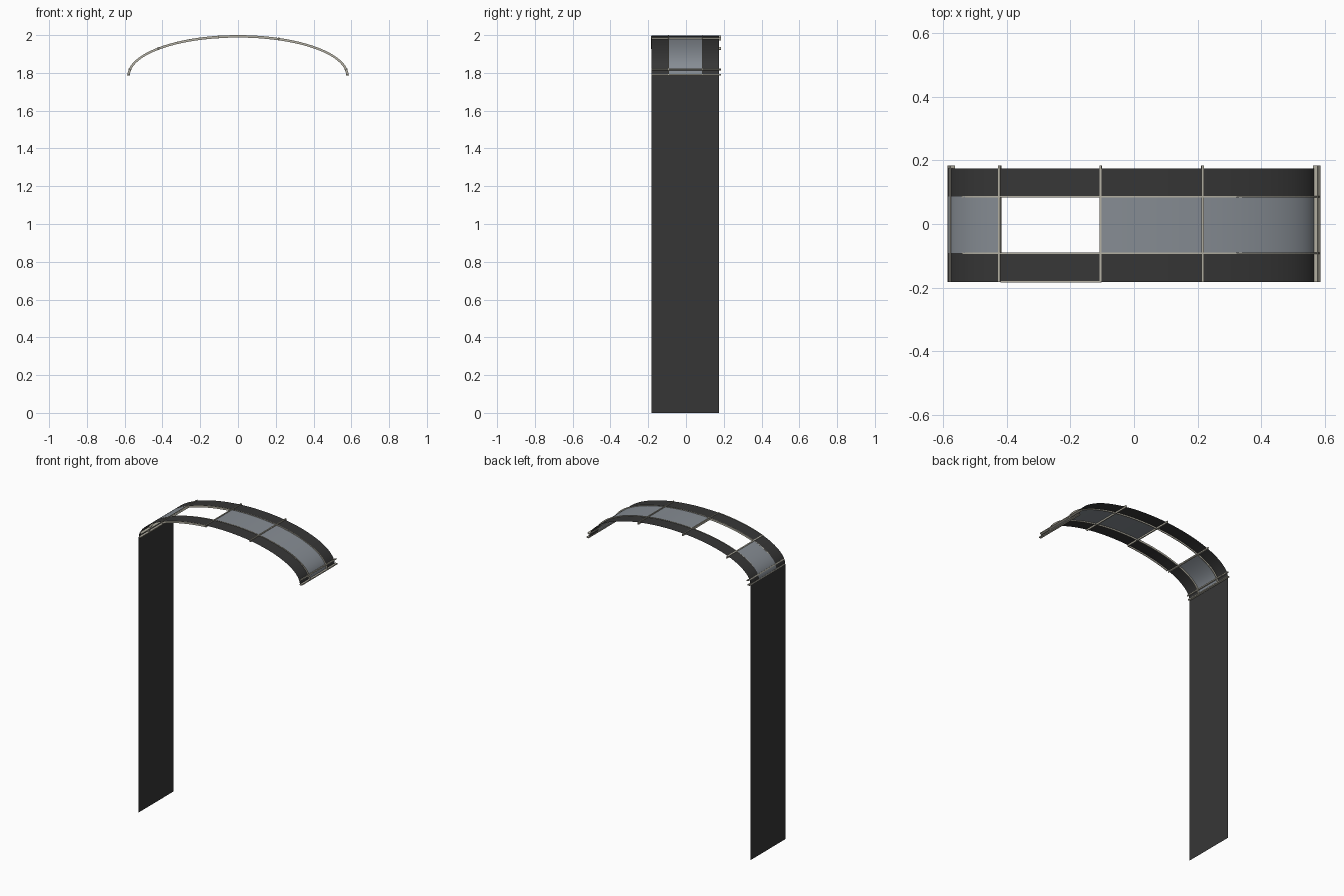
import bpy, math

if "Cube" in bpy.data.objects:
    bpy.data.objects.remove(bpy.data.objects["Cube"])

def mat(name, rgb):
    m = bpy.data.materials.new(name)
    m.diffuse_color = (*rgb, 1)
    m.use_nodes = True
    m.node_tree.nodes["Principled BSDF"].inputs["Base Color"].default_value = m.diffuse_color
    return m

DARK = mat("dark_panel", (0.037, 0.037, 0.037))
GLASS = mat("grey_blue_panel", (0.24, 0.265, 0.295))
BEIGE = mat("beige_frame", (0.45, 0.43, 0.36))
Z0 = 1.787                       # spring line of the arch

def add(name, verts, faces, m, smooth=False):
    me = bpy.data.meshes.new(name)
    me.from_pydata(verts, [], faces)
    me.materials.append(m)
    me.update()
    ob = bpy.data.objects.new(name, me)
    bpy.context.collection.objects.link(ob)
    if smooth:
        for p in me.polygons:
            p.use_smooth = True
    return ob

def sheet_pt(t):                 # arched sheet, angle t from pi (left) to 0 (right)
    return -0.006 + 0.58 * math.cos(t), Z0 + 0.21 * math.sin(t)

def sheet_angle(x):
    return math.acos(max(-1, min(1, (x + 0.006) / 0.58)))

def frame_pt(t, depth):          # frame ellipse, depth measured inwards
    return (0.585 - depth) * math.cos(t), Z0 + (0.213 - depth) * math.sin(t)

def strip(name, y0, y1, xa, xb, m):
    ta, tb = sheet_angle(xa), sheet_angle(xb)
    n = max(6, int(abs(ta - tb) / math.pi * 48))
    v, f = [], []
    for i in range(n + 1):
        x, z = sheet_pt(ta + (tb - ta) * i / n)
        v += [(x, y0, z), (x, y1, z)]
    for i in range(n):
        f.append((2*i, 2*i + 2, 2*i + 3, 2*i + 1))
    return add(name, v, f, m, True)

def rail(name, y0, y1, ta, tb, n):
    v, f = [], []
    for i in range(n + 1):
        t = ta + (tb - ta) * i / n
        (xo, zo), (xi, zi) = frame_pt(t, 0), frame_pt(t, 0.013)
        v += [(xo, y0, zo), (xo, y1, zo), (xi, y1, zi), (xi, y0, zi)]
    for i in range(n):
        for k in range(4):
            a, b = 4*i + k, 4*i + (k + 1) % 4
            f.append((a, a + 4, b + 4, b))
    f += [(0, 1, 2, 3), (4*n + 3, 4*n + 2, 4*n + 1, 4*n)]
    return add(name, v, f, BEIGE)

def bar(name, t):
    # cross bar, thin along the arch and deep across it
    x, z = frame_pt(t, 0.006)
    nx, nz = math.cos(t) / 0.585, math.sin(t) / 0.213
    l = math.hypot(nx, nz)
    nx, nz = nx / l, nz / l
    tx, tz = -nz, nx
    v = []
    for y in (-0.182, 0.185):
        for a, b in ((-1, -1), (1, -1), (1, 1), (-1, 1)):
            v.append((x + a*0.0035*tx + b*0.0075*nx, y, z + a*0.0035*tz + b*0.0075*nz))
    f = [(0, 1, 2, 3), (7, 6, 5, 4)] + [(k, k + 4, (k + 1) % 4 + 4, (k + 1) % 4) for k in range(4)]
    return add(name, v, f, BEIGE)

# tall side panel
xs = sheet_pt(math.pi)[0]
add("side_panel", [(xs, -0.183, 0), (xs, 0.174, 0), (xs, 0.174, Z0), (xs, -0.183, Z0)],
    [(0, 3, 2, 1)], DARK)

# arched roof: dark borders and central panels with an open bay
strip("front_border", -0.183, -0.092, -1, 1, DARK)
strip("back_border", 0.086, 0.174, -1, 1, DARK)
strip("left_roof_panel", -0.092, 0.086, -1, -0.42, GLASS)
strip("right_roof_panel", -0.092, 0.086, -0.105, 1, GLASS)

# curved rails beside the central panels
for nm, y in (("front_rail", -0.092), ("back_rail", 0.086)):
    rail(nm, y - 0.002, y + 0.002, math.pi, 0, 48)
rail("bay_edge_rail", -0.184, -0.18, math.acos(-0.42 / 0.585), math.acos(-0.105 / 0.585), 10)

# cross bars: three over the roof, a pair at each end
for i, x in enumerate((-0.422, -0.105, 0.215)):
    bar(f"roof_bar_{i + 1}", math.acos(x / 0.578))
for side in ("left", "right"):
    for i, t in enumerate((0.017, 0.15)):
        bar(f"{side}_end_bar_{i + 1}", math.pi - t if side == "left" else t)
